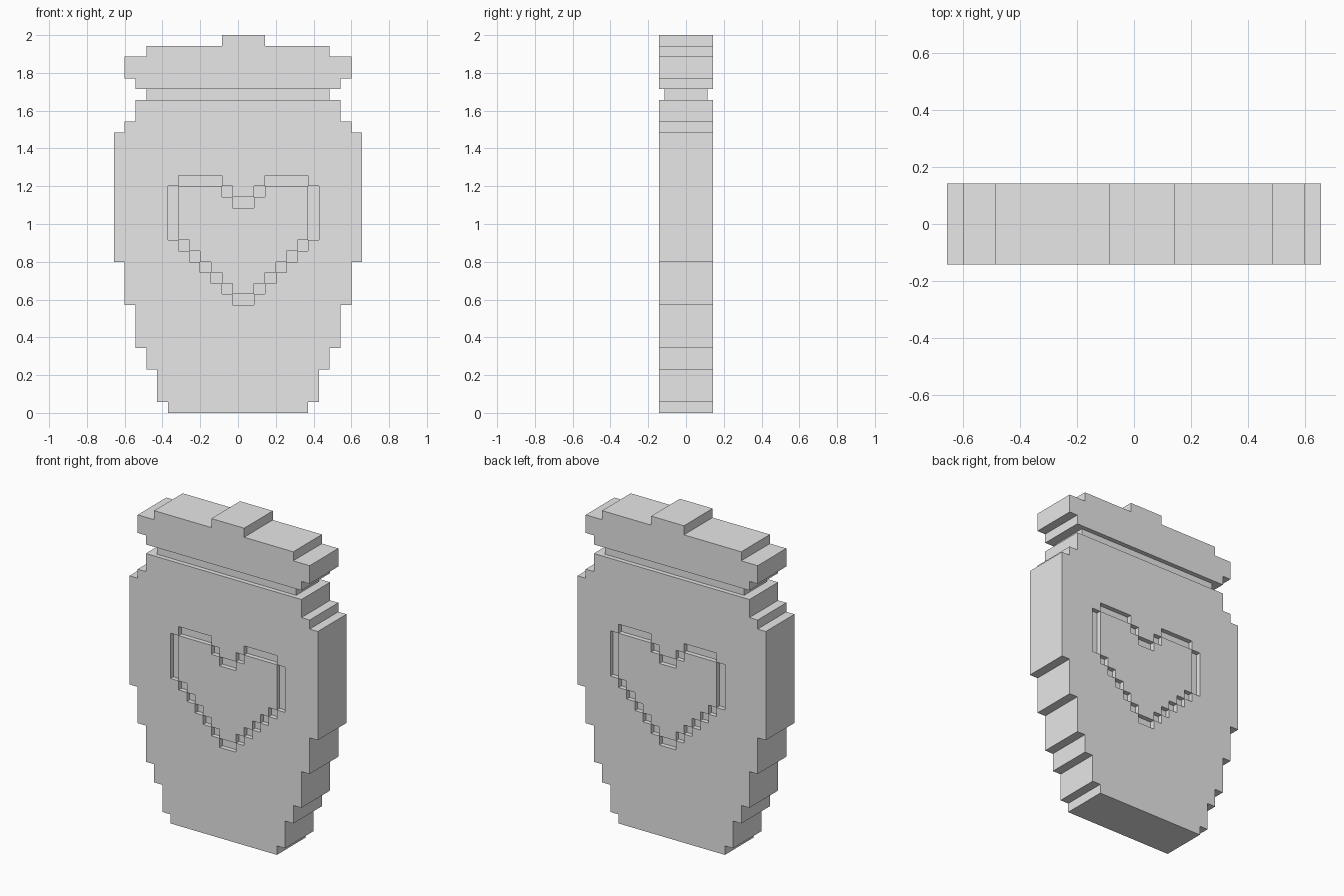
import bpy
import bmesh

if "Cube" in bpy.data.objects:
    bpy.data.objects.remove(bpy.data.objects["Cube"], do_unlink=True)

CELL = 2 / 35          # side of one pixel block
DEPTH = 2.5 * CELL     # half thickness of the jar
CUT = 0.5 * CELL       # depth of the heart groove and the neck inset

grey = bpy.data.materials.new("light grey")
grey.use_nodes = True
grey.diffuse_color = (0.8, 0.8, 0.8, 1)
grey.node_tree.nodes["Principled BSDF"].inputs["Base Color"].default_value = (0.8, 0.8, 0.8, 1)


def slab(name, outline, y0, y1):
    """Extrude an outline given in cells along y."""
    bm = bmesh.new()
    face = bm.faces.new([bm.verts.new((x * CELL, y0, z * CELL)) for x, z in outline])
    new = bmesh.ops.extrude_face_region(bm, geom=[face])["geom"]
    bmesh.ops.translate(bm, vec=(0, y1 - y0, 0),
                        verts=[v for v in new if isinstance(v, bmesh.types.BMVert)])
    bmesh.ops.recalc_face_normals(bm, faces=bm.faces)
    mesh = bpy.data.meshes.new(name)
    bm.to_mesh(mesh)
    bm.free()
    mesh.materials.append(grey)
    obj = bpy.data.objects.new(name, mesh)
    bpy.context.collection.objects.link(obj)
    return obj


def steps(rows, z):
    """Right-hand staircase from (half width, top) rows, starting at height z."""
    points = []
    for half, top in rows:
        points += [(half, z), (half, top)]
        z = top
    return points


def mirrored(points, axis=0):
    return [(2 * axis - x, z) for x, z in reversed(points)]


# Jar body
side = steps([(6.5, 1), (7.5, 4), (8.5, 6), (9.5, 10), (10.5, 14),
              (11.5, 26), (10.5, 27), (9.5, 29)], 0)
body = slab("jar_body", side + mirrored(side), -DEPTH, DEPTH)

# Inset neck
side = steps([(8.5, 30)], 29)
slab("jar_neck", side + mirrored(side), -DEPTH + CUT, DEPTH - CUT)

# Lid with its off-centre knob
side = steps([(9.5, 31), (10.5, 33), (8.5, 34)], 30)
knob = [(2.5, 34), (2.5, 35), (-1.5, 35), (-1.5, 34)]
slab("lid", side + knob + mirrored(side), -DEPTH, DEPTH)

# Heart: outer and inner staircases, one cell apart, centred half a cell to the left
MID = 0.5
outer = steps([(1.5 + i, 11 + i) for i in range(6)] + [(7.5, 21), (6.5, 22)], 10)
outer += [(2.5, 22), (2.5, 21), (1.5, 21), (1.5, 20)]
inner = steps([(1.5 + i, 12 + i) for i in range(5)] + [(6.5, 21)], 11)
inner += [(2.5, 21), (2.5, 20), (1.5, 20), (1.5, 19)]
outer += mirrored(outer, MID)
inner += mirrored(inner, MID)


def cut(target, cutter):
    mod = target.modifiers.new(cutter.name, 'BOOLEAN')
    mod.operation = 'DIFFERENCE'
    mod.solver = 'EXACT'
    mod.object = cutter


def bake(obj):
    """Replace the mesh by its modified result."""
    graph = bpy.context.evaluated_depsgraph_get()
    mesh = bpy.data.meshes.new_from_object(obj.evaluated_get(graph))
    obj.modifiers.clear()
    obj.data = mesh


# Recess a heart on both sides, then fill the middle so that a groove remains
cutters = []
for label, s in (("front", -1), ("back", 1)):
    cutter = slab(label + "_heart_cutter", outer, s * (DEPTH - CUT), s * (DEPTH + CELL))
    cutter.hide_render = True
    cut(body, cutter)
    cutters.append(cutter)
    slab(label + "_heart", inner, s * (DEPTH - CUT), s * DEPTH)
bpy.context.view_layer.update()
bake(body)
for cutter in cutters:
    bpy.data.objects.remove(cutter, do_unlink=True)
